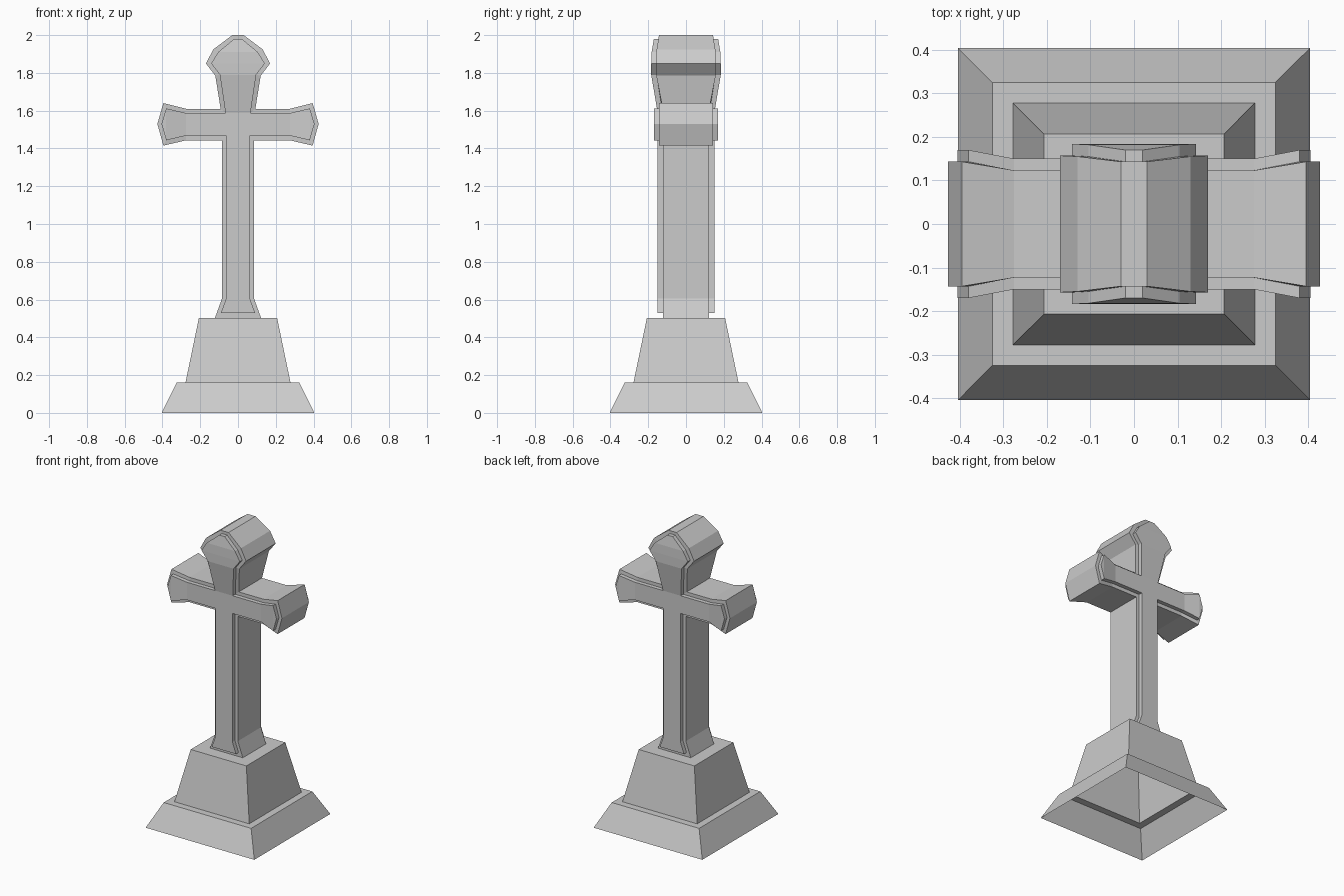
import bpy, bmesh

if "Cube" in bpy.data.objects:
    bpy.data.objects.remove(bpy.data.objects["Cube"])


def finish(bm, name):
    bmesh.ops.recalc_face_normals(bm, faces=bm.faces)
    me = bpy.data.meshes.new(name)
    bm.to_mesh(me)
    bm.free()
    ob = bpy.data.objects.new(name, me)
    bpy.context.collection.objects.link(ob)
    return ob


def bridge(bm, a, b):
    n = len(a)
    for i in range(n):
        j = (i + 1) % n
        bm.faces.new((a[i], a[j], b[j], b[i]))


# Stepped pedestal: stacked square rings, open underneath
bm = bmesh.new()
rings = []
for h, z in [(.404, 0), (.325, .16), (.278, .16), (.207, .503)]:
    rings.append([bm.verts.new((x * h, y * h, z))
                  for x, y in [(-1, -1), (1, -1), (1, 1), (-1, 1)]])
for a, b in zip(rings, rings[1:]):
    bridge(bm, a, b)
bm.faces.new(rings[-1])
finish(bm, "pedestal")

# Cross: right half outline (x, z), raised panel outline, half depth at each point
outer = [(.122, .503), (.085, .605), (.085, 1.443), (.275, 1.443), (.395, 1.415),
         (.427, 1.53), (.395, 1.64), (.275, 1.61), (.092, 1.61), (.12, 1.785),
         (.17, 1.85), (.13, 1.925), (.03, 2.0)]
inner = [(.09, .53), (.063, .605), (.063, 1.468), (.275, 1.468), (.38, 1.443),
         (.405, 1.53), (.38, 1.612), (.275, 1.587), (.066, 1.587), (.096, 1.79),
         (.142, 1.85), (.105, 1.91), (.02, 1.98)]
depth = [.123, .123, .123, .123, .143, .143, .143, .123, .123, .157, .157, .155, .143]
RAISE = .027
N = len(outer)


def m(i):
    return 2 * N - 1 - i


# Panel patches: mid strip, then arm and its flared tip on both sides
patches = [(i, i + 1, m(i + 1), m(i)) for i in (0, 1, 8, 9, 10, 11)] + [(2, 8, m(8), m(2))]
for p in [(2, 3, 7, 8), (3, 4, 6, 7), (4, 5, 6)]:
    patches += [p, tuple(m(i) for i in p)]

bm = bmesh.new()


def loop(points, side, lift):
    half = [(x, side * (d + lift), z) for (x, z), d in zip(points, depth)]
    full = half + [(-x, y, z) for x, y, z in reversed(half)]
    return [bm.verts.new(c) for c in full]


edges = []
for side in (-1, 1):
    body = loop(outer, side, 0)
    ledge = loop(inner, side, 0)
    panel = loop(inner, side, RAISE)
    bridge(bm, body, ledge)
    bridge(bm, ledge, panel)
    for p in patches:
        bm.faces.new([panel[i] for i in p])
    edges.append(body)
bridge(bm, *edges)
finish(bm, "cross")
